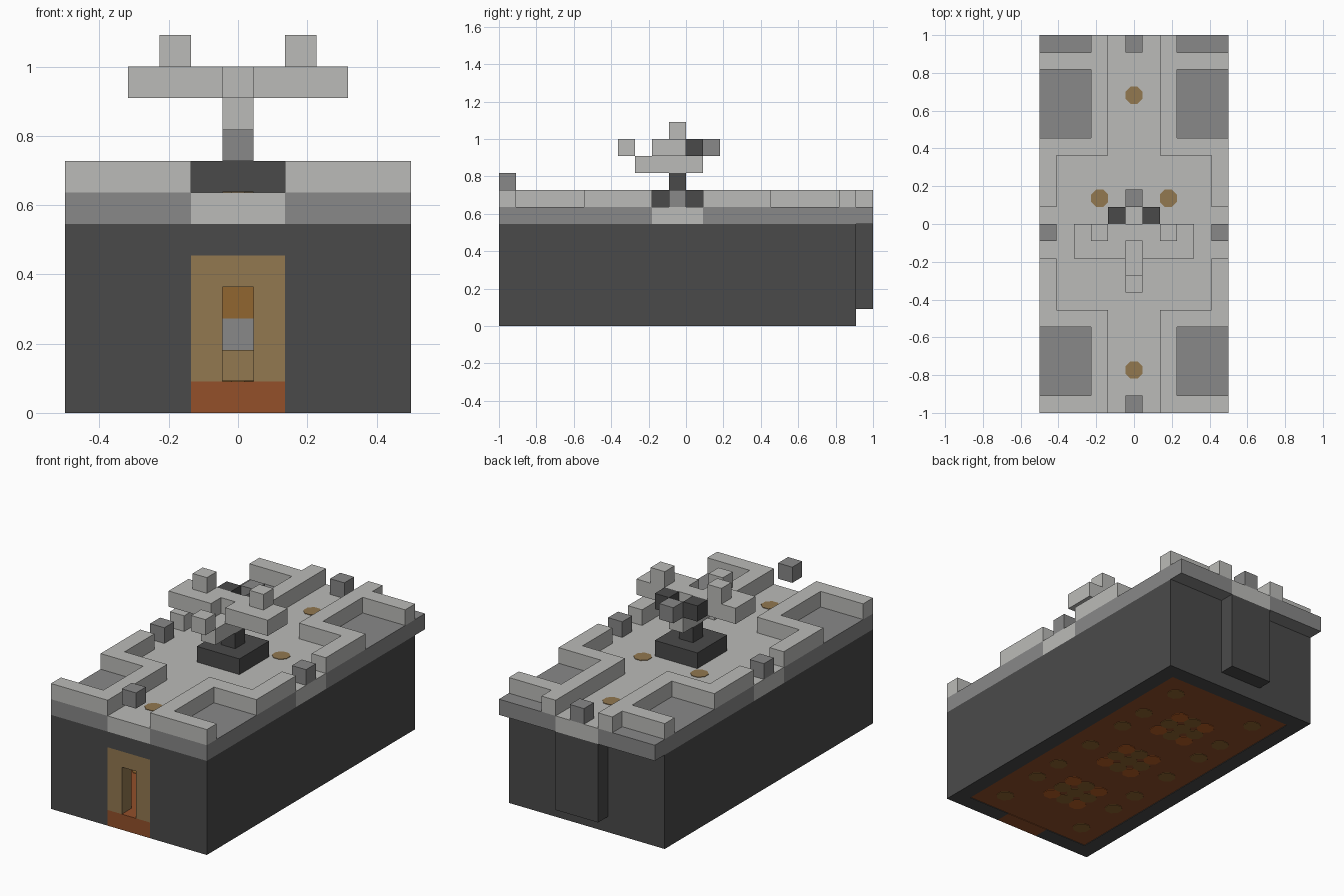
import bpy, bmesh, math
from mathutils import Matrix, Vector

cube = bpy.data.objects.get("Cube")
if cube:
    bpy.data.objects.remove(cube)

U = 1 / 11          # block size
PLATE = 0.003       # thickness of painted plates


def material(name, rgb):
    lin = [((c / 255 + 0.055) / 1.055) ** 2.4 for c in rgb] + [1]
    m = bpy.data.materials.new(name)
    m.use_nodes = True
    m.diffuse_color = lin
    m.node_tree.nodes["Principled BSDF"].inputs["Base Color"].default_value = lin
    return m


LIGHT = material("light stone", (187, 187, 184))
GREY = material("mid stone", (136, 136, 136))
DARK = material("dark stone", (74, 74, 74))
TAN = material("tan wood", (146, 120, 80))
BRONZE = material("bronze", (145, 102, 48))
RUST = material("rust carpet", (147, 80, 42))
ORANGE = material("orange", (188, 95, 36))


def finish(name, bm, mat):
    me = bpy.data.meshes.new(name)
    bm.to_mesh(me)
    bm.free()
    me.materials.append(mat)
    ob = bpy.data.objects.new(name, me)
    bpy.context.collection.objects.link(ob)
    return ob


def blocks(name, mat, boxes, mirror=False):
    """Boxes given as block ranges (x0, x1, y0, y1, z0, z1)."""
    bm = bmesh.new()
    boxes = list(boxes)
    if mirror:
        boxes += [(11 - b, 11 - a, *rest) for a, b, *rest in boxes]
    for x0, x1, y0, y1, z0, z1 in boxes:
        mid = Vector(((x0 + x1 - 11) / 2, (y0 + y1 - 22) / 2, (z0 + z1) / 2)) * U
        size = Vector((x1 - x0, y1 - y0, z1 - z0)) * U
        bmesh.ops.create_cube(bm, size=1, matrix=Matrix.Translation(mid) @ Matrix.Diagonal((*size, 1)))
    return finish(name, bm, mat)


def spots(name, mat, cells, z):
    """Thin eight-sided plates centred on the given cells."""
    bm = bmesh.new()
    r = U / 2 / math.cos(math.pi / 8)
    for x, y in cells:
        mat4 = Matrix.Translation(((x - 5) * U, (y - 10.5) * U, z)) @ Matrix.Rotation(math.pi / 8, 4, "Z")
        bmesh.ops.create_cone(bm, cap_ends=True, segments=8, radius1=r, radius2=r, depth=PLATE, matrix=mat4)
    return finish(name, bm, mat)


# Hall walls with a door gap, and the niche at the back
blocks("side_walls", DARK, [(10, 11, 0, 21, 0, 6)], mirror=True)
blocks("back_wall", DARK, [(1, 10, 20, 21, 0, 6)])
blocks("front_wall", DARK, [(7, 10, 0, 1, 0, 6)], mirror=True)
blocks("door_lintel", DARK, [(4, 7, 0, 1, 5, 6)])
blocks("back_niche", DARK, [(4, 7, 21, 22, 1, 6)])

# Door frame, sill and carpet floor
blocks("door_frame", TAN, [(4, 5, 0, 1, 1, 5), (6, 7, 0, 1, 1, 5), (5, 6, 0, 1, 4, 5)])
lift = PLATE / U
blocks("door_sill", RUST, [(4, 7, 0, 1, 0, 1)])
blocks("carpet_floor", RUST, [(1, 10, 1, 20, lift, 1)])

# Floor pattern, below and inside
centres = [(5, y) for y in (5, 10, 15)]
plus = [(5, y + d) for _, y in centres for d in (-1, 0, 1)]
plus += [(5 + d, y) for _, y in centres for d in (-1, 1)]
edge = [(x, y) for x in (2, 8) for y in (2, 5, 7, 10, 13, 15, 18)]
corners = [(5 + a, y + b) for _, y in centres for a in (-1, 1) for b in (-1, 1)]
for side, z in (("lower", PLATE / 2), ("upper", U + PLATE / 2)):
    spots(side + "_bronze_tiles", BRONZE, plus + edge, z)
    spots(side + "_orange_tiles", ORANGE, corners, z)

# Seat at the end of the hall
blocks("seat_base", TAN, [(5, 6, 18, 20, 1, 2)])
blocks("seat_cushion", GREY, [(5, 6, 19, 20, 2, 3)])
blocks("seat_back", BRONZE, [(5, 6, 19, 20, 3, 4)])

# Roof slab: light walkway with grey corners
blocks("roof_walkway", LIGHT, [(4, 7, 0, 22, 6, 7)])
blocks("roof_terrace", LIGHT, [(7, 10, 6, 15, 6, 7), (10, 11, 9, 12, 6, 7)], mirror=True)
blocks("roof_corners", GREY, [(7, 11, 0, 6, 6, 7), (10, 11, 6, 9, 6, 7),
                              (10, 11, 12, 15, 6, 7), (7, 11, 15, 22, 6, 7)], mirror=True)

# Parapets
blocks("front_parapet", LIGHT, [(7, 11, 0, 1, 7, 8), (7, 8, 1, 5, 7, 8),
                                (7, 11, 5, 6, 7, 8), (10, 11, 6, 9, 7, 8)], mirror=True)
blocks("back_parapet", LIGHT, [(10, 11, 12, 15, 7, 8), (7, 11, 15, 16, 7, 8),
                               (7, 8, 16, 22, 7, 8), (8, 11, 20, 21, 7, 8)], mirror=True)

# Single blocks on the roof edges and roof lamps
blocks("side_edge_blocks", GREY, [(10, 11, 10, 11, 7, 8)], mirror=True)
blocks("back_edge_block", GREY, [(5, 6, 21, 22, 7, 8)])
blocks("front_edge_block", GREY, [(5, 6, 0, 1, 8, 9)])
spots("roof_lamps", TAN, [(5, 2), (5, 18), (3, 12), (7, 12)], 7 * U + PLATE / 2)

# Statue on its pedestal
blocks("pedestal", DARK, [(4, 7, 9, 12, 7, 8), (5, 6, 10, 11, 8, 9)])
blocks("statue_body", LIGHT, [(5, 6, 8, 12, 9, 10), (5, 6, 10, 11, 10, 11)])
blocks("statue_tail", LIGHT, [(5, 6, 7, 8, 10, 11)])
blocks("statue_wings", LIGHT, [(6, 9, 9, 11, 10, 11), (7, 8, 10, 11, 11, 12)], mirror=True)
blocks("statue_head", GREY, [(5, 6, 12, 13, 10, 11)])
blocks("statue_ears", DARK, [(6, 7, 11, 12, 10, 11)], mirror=True)
